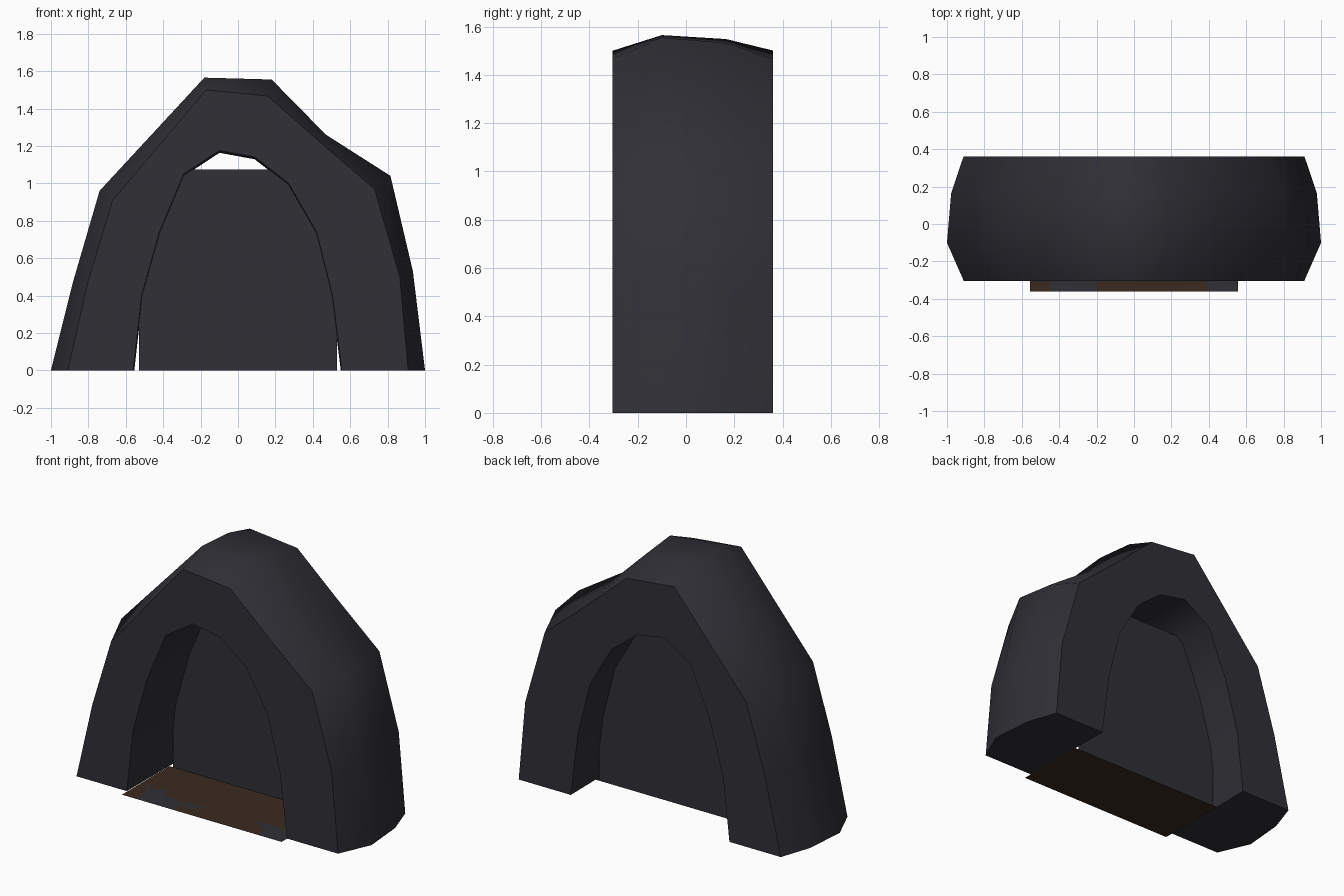
import bpy, bmesh, math

cube = bpy.data.objects.get("Cube")
if cube:
    bpy.data.objects.remove(cube, do_unlink=True)


def material(name, rgb):
    m = bpy.data.materials.new(name)
    m.use_nodes = True
    m.diffuse_color = (*rgb, 1)
    m.node_tree.nodes["Principled BSDF"].inputs["Base Color"].default_value = (*rgb, 1)
    return m


rock = material("dark rock", (0.029, 0.029, 0.037))
earth = material("brown earth", (0.042, 0.023, 0.014))


def finish(bm, name, mat):
    me = bpy.data.meshes.new(name)
    bm.to_mesh(me)
    bm.free()
    me.materials.append(mat)
    ob = bpy.data.objects.new(name, me)
    bpy.context.collection.objects.link(ob)
    return ob


def flat(name, points, mat):
    bm = bmesh.new()
    bm.faces.new([bm.verts.new(p) for p in points])
    return finish(bm, name, mat)


# Arch outlines as (x, z): face edge, bulging middle, and opening
edge = [(-.91, 0), (-.80, .48), (-.67, .91), (-.17, 1.50), (.16, 1.466),
        (.45, 1.21), (.73, .97), (.865, .5), (.91, 0)]
bulge = [(-1, 0), (-.88, .48), (-.74, .96), (-.18, 1.565), (.18, 1.555),
         (.47, 1.26), (.815, 1.04), (.935, .53), (1, 0)]
opening = [(-.56, 0), (-.515, .4), (-.42, .74), (-.29, 1.05), (-.10, 1.175),
           (.09, 1.14), (.27, 1.0), (.42, .74), (.505, .4), (.555, 0)]

# Rock arch: outer rings lofted front to back, joined to a straight opening
bm = bmesh.new()


def ring(outline, y):
    return [bm.verts.new((x, y, z)) for x, z in outline]


def blend(t):
    return [(a + (c - a) * t, b + (d - b) * t) for (a, b), (c, d) in zip(edge, bulge)]


def bridge(r, s):
    for i in range(len(r) - 1):
        bm.faces.new((r[i], r[i + 1], s[i + 1], s[i]))


outer = [ring(blend(t), y) for t, y in ((0, -.305), (1, -.10), (.75, .165), (.02, .36))]
inner = [ring(opening, -.305),
         ring([(x * .99, z * .99) for x, z in opening], .36)]
for r, s in zip(outer, outer[1:]):
    bridge(r, s)
bridge(*inner)
for o, i in ((outer[0], inner[0]), (outer[-1], inner[1])):
    bm.faces.new(o + i[::-1])
for end in (0, -1):
    bm.faces.new([r[end] for r in outer] + [r[end] for r in inner[::-1]])
bmesh.ops.recalc_face_normals(bm, faces=bm.faces)
arch = finish(bm, "rock_arch", rock)
bpy.ops.object.select_all(action="DESELECT")
arch.select_set(True)
bpy.context.view_layer.objects.active = arch
bpy.ops.object.shade_smooth_by_angle(angle=math.radians(55))

# Wall closing the passage, and the floor in front of it
wall_y = .11
flat("back_wall", [(-.53, wall_y, 0), (.53, wall_y, 0),
                   (.53, wall_y, 1.075), (-.53, wall_y, 1.075)], rock)
flat("floor", [(-.555, -.36, 0), (.555, -.36, 0),
               (.555, wall_y, 0), (-.555, wall_y, 0)], earth)

# Ragged stone patches on the floor
patches = {
    "left": [(.40, -.36), (.55, -.36), (.55, -.25), (.42, -.21), (.28, -.22), (.38, -.28)],
    "right": [(-.45, -.36), (-.2, -.36), (-.2, -.3), (-.1, -.28), (-.04, -.22),
              (-.2, -.25), (-.36, -.23), (-.38, -.16), (-.45, -.2), (-.53, -.15), (-.45, -.28)],
}
for side, pts in patches.items():
    flat(side + "_floor_patch", [(x, y, .003) for x, y in pts], rock)
